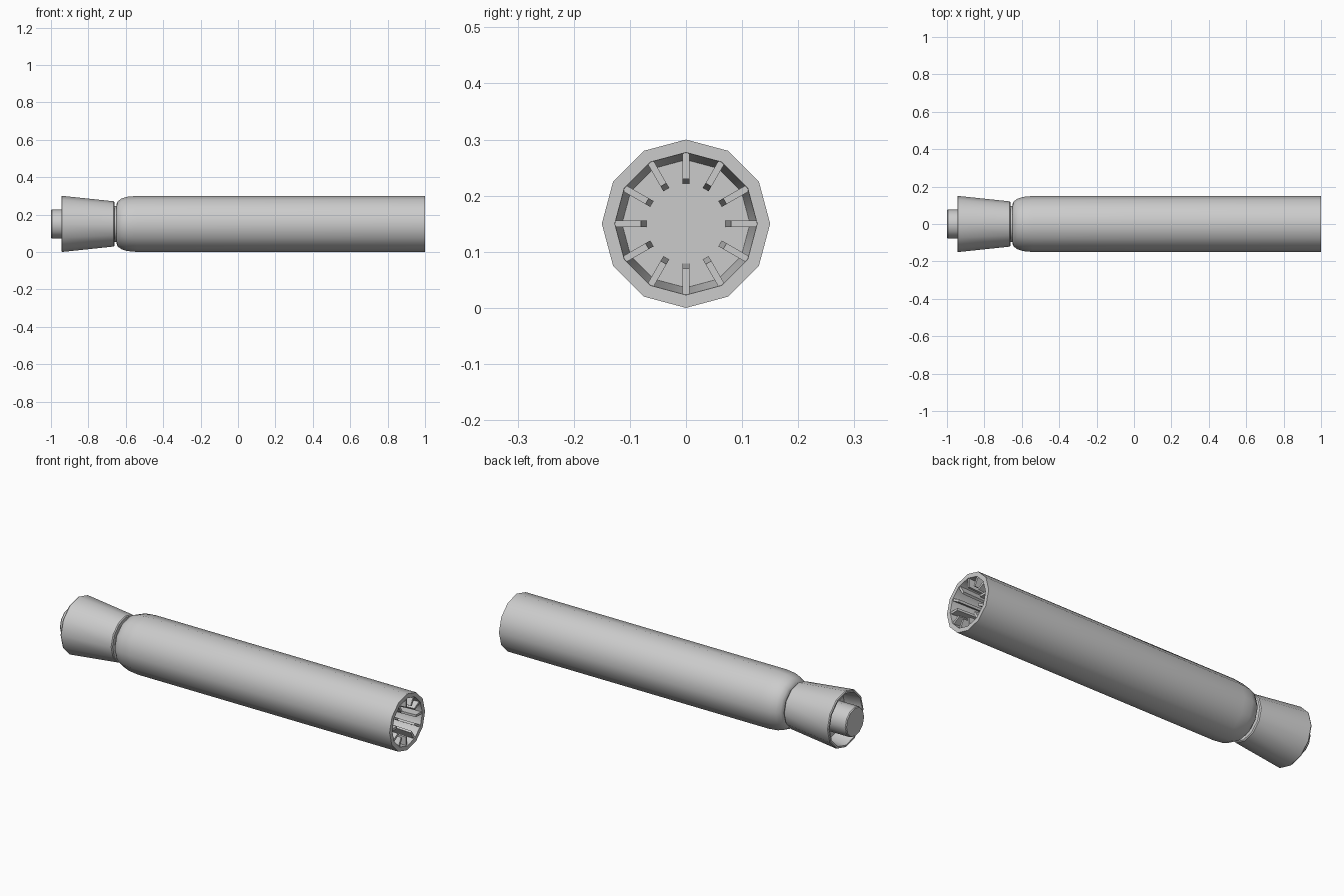
import bpy, bmesh, math
from mathutils import Matrix, Vector

if "Cube" in bpy.data.objects:
    bpy.data.objects.remove(bpy.data.objects["Cube"])

SIDES = 12
CZ = 0.15  # height of the long axis


def finish(name, bm, smooth=True):
    bmesh.ops.recalc_face_normals(bm, faces=bm.faces)
    me = bpy.data.meshes.new(name)
    bm.to_mesh(me)
    bm.free()
    ob = bpy.data.objects.new(name, me)
    bpy.context.collection.objects.link(ob)
    ob.location.z = CZ
    if smooth:
        bpy.ops.object.select_all(action='DESELECT')
        ob.select_set(True)
        bpy.context.view_layer.objects.active = ob
        bpy.ops.object.shade_smooth_by_angle(angle=math.radians(35))
    return ob


def lathe(name, profile):
    """Revolve (x, radius) points around the x axis, capping both ends."""
    bm = bmesh.new()
    rings = []
    for x, r in profile:
        rings.append([bm.verts.new((x, r * math.sin(2 * math.pi * i / SIDES),
                                    r * math.cos(2 * math.pi * i / SIDES)))
                      for i in range(SIDES)])
    for a, b in zip(rings, rings[1:]):
        for i in range(SIDES):
            j = (i + 1) % SIDES
            bm.faces.new((a[i], a[j], b[j], b[i]))
    bm.faces.new(rings[0])
    bm.faces.new(rings[-1])
    return finish(name, bm)


# Handle tube: rounded shoulder at the left, tapered socket at the right
shoulder = [(-0.56 - 0.09 * math.sin(a), 0.104 + 0.044 * math.cos(a))
            for a in (math.radians(d) for d in (90, 68, 45, 22, 0))]
lathe("handle", shoulder + [(-0.54, 0.15), (1.0, 0.15), (1.0, 0.127), (0.82, 0.114)])

# Neck between handle and flared head
lathe("neck", [(-0.68, 0.096), (-0.63, 0.096)])

# Flared hollow head with thin rim
lathe("flared_head", [(-0.66, 0.116), (-0.665, 0.121), (-0.94, 0.15),
                      (-0.945, 0.147), (-0.945, 0.138), (-0.85, 0.127)])

# Centre post in the head
lathe("centre_post", [(-0.84, 0.078), (-0.995, 0.078), (-1.0, 0.074)])

# Radial fins inside the socket, following the wall taper
bm = bmesh.new()
outline = [(0.995, 0.128), (0.995, 0.08), (0.81, 0.07), (0.81, 0.118)]
for k in range(SIDES):
    rot = Matrix.Rotation(2 * math.pi * k / SIDES, 3, 'X')
    left, right = [[bm.verts.new(rot @ Vector((x, y, r))) for x, r in outline]
                   for y in (-0.006, 0.006)]
    bm.faces.new(left)
    bm.faces.new(right)
    for i in range(4):
        j = (i + 1) % 4
        bm.faces.new((left[i], left[j], right[j], right[i]))
finish("socket_fins", bm, smooth=False)
